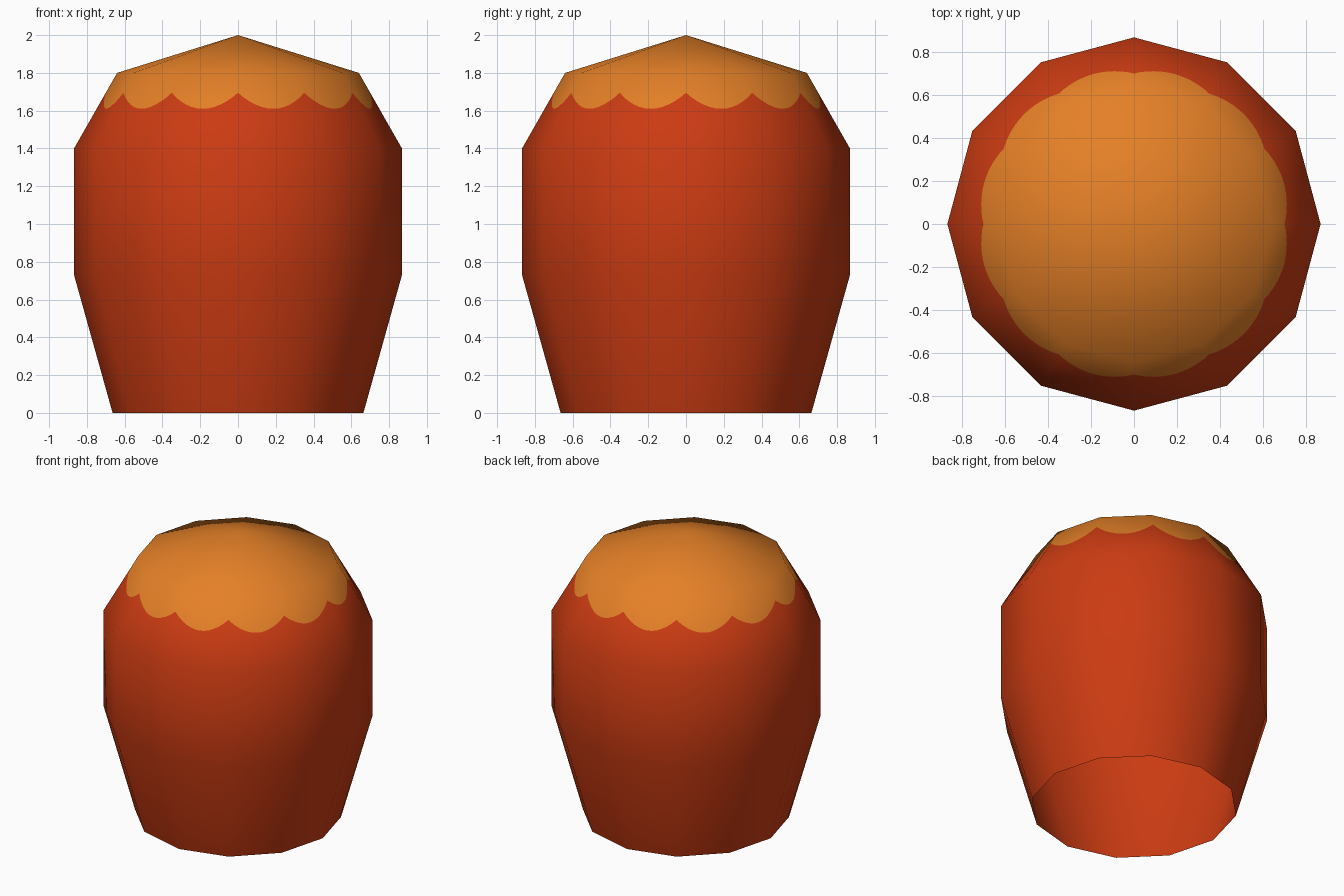
import bpy, bmesh, math
from mathutils import Vector

if "Cube" in bpy.data.objects:
    bpy.data.objects.remove(bpy.data.objects["Cube"])

SIDES, SUB = 12, 12          # twelve flat sides, each split to carry one scallop
PROFILE = [(0.664, 0.0), (0.868, 0.73), (0.868, 1.40), (0.64, 1.80), (0.0, 2.0)]


def material(name, rgb):
    m = bpy.data.materials.new(name)
    m.diffuse_color = (*rgb, 1.0)
    m.use_nodes = True
    m.node_tree.nodes["Principled BSDF"].inputs["Base Color"].default_value = m.diffuse_color
    return m


def profile_normals():
    """Smooth (radial, up) normal at each profile point."""
    seg = []
    for (r0, z0), (r1, z1) in zip(PROFILE, PROFILE[1:]):
        seg.append(Vector((z1 - z0, r0 - r1)).normalized())
    mids = [(a + b).normalized() for a, b in zip(seg, seg[1:])]
    return [seg[0]] + mids + [Vector((0.0, 1.0))]


PN = profile_normals()


def point(side, t, z, k):
    """Position and normal on profile band k at height z, fraction t across a side."""
    (r0, z0), (r1, z1) = PROFILE[k], PROFILE[k + 1]
    f = (z - z0) / (z1 - z0)
    a, b = (2 * math.pi * (side + i) / SIDES for i in (0, 1))
    d = Vector((math.cos(a), math.sin(a), 0)).lerp(Vector((math.cos(b), math.sin(b), 0)), t)
    r = r0 + (r1 - r0) * f
    n = PN[k].lerp(PN[k + 1], f)
    return d * r + Vector((0, 0, z)), (d * n.x + Vector((0, 0, n.y))).normalized()


def scallop(t):
    return 1.695 - 0.085 * math.sin(math.pi * t) ** 0.9


# Shell: open at the bottom, scalloped colour edge cut into the shoulder
bm = bmesh.new()
normals, rings = [], []
levels = [(0, lambda t: 0.0), (0, lambda t: 0.73), (1, lambda t: 1.40),
          (2, scallop), (2, lambda t: 1.80)]
for k, height in levels:
    ring = []
    for s in range(SIDES):
        for j in range(SUB):
            t = j / SUB
            co, no = point(s, t, height(t), k)
            ring.append(bm.verts.new(co))
            normals.append(no)
    rings.append(ring)
apex = bm.verts.new((0, 0, 2.0))
normals.append(Vector((0, 0, 1)))

count = SIDES * SUB
for level, (low, high) in enumerate(zip(rings, rings[1:])):
    for i in range(count):
        j = (i + 1) % count
        f = bm.faces.new((low[i], low[j], high[j], high[i]))
        f.material_index = 1 if level == 3 else 0
for i in range(count):
    bm.faces.new((rings[-1][i], rings[-1][(i + 1) % count], apex)).material_index = 1
for f in bm.faces:
    f.smooth = True

mesh = bpy.data.meshes.new("capped_shell")
bm.to_mesh(mesh)
bm.free()
mesh.materials.append(material("rust red", (0.60, 0.044, 0.006)))
mesh.materials.append(material("warm orange", (0.78, 0.215, 0.02)))
# Keep the shading of the twelve-sided form
mesh.normals_split_custom_set_from_vertices(normals)

shell = bpy.data.objects.new("capped_shell", mesh)
bpy.context.collection.objects.link(shell)
